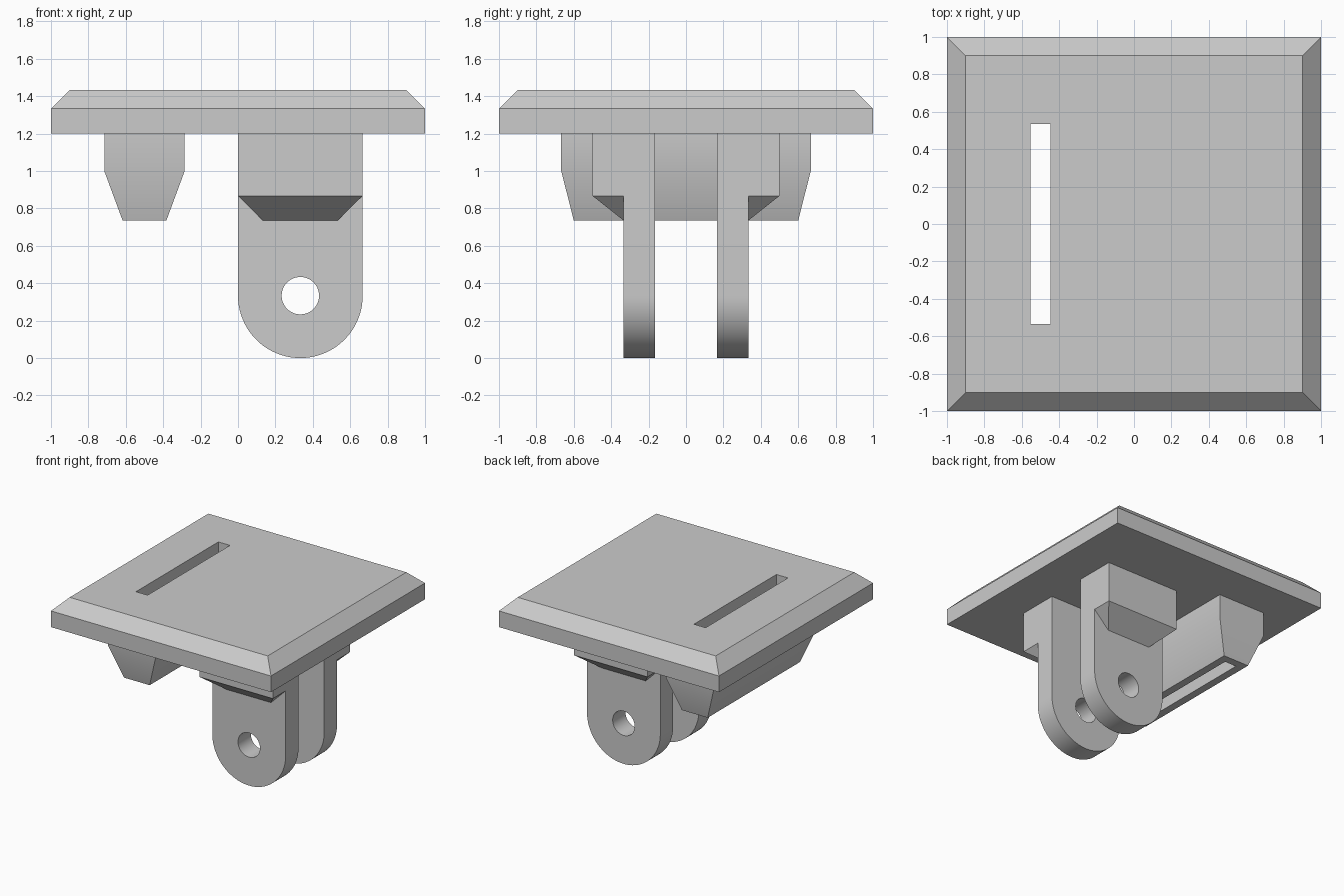
import bpy
import bmesh
import math
from mathutils import Matrix

if "Cube" in bpy.data.objects:
    bpy.data.objects.remove(bpy.data.objects["Cube"], do_unlink=True)

GREY = (0.6, 0.6, 0.6, 1)
grey = bpy.data.materials.new("plain_grey")
grey.use_nodes = True
grey.diffuse_color = GREY
grey.node_tree.nodes["Principled BSDF"].inputs["Base Color"].default_value = GREY


def finish(name, bm):
    """Turn a bmesh into a named, coloured object."""
    bmesh.ops.recalc_face_normals(bm, faces=bm.faces)
    mesh = bpy.data.meshes.new(name)
    bm.to_mesh(mesh)
    bm.free()
    mesh.materials.append(grey)
    obj = bpy.data.objects.new(name, mesh)
    bpy.context.collection.objects.link(obj)
    return obj


def loft(name, sections, cx=0):
    """Stack rectangles given as (half x, half y, z) into a solid."""
    bm = bmesh.new()
    rings = [[bm.verts.new((cx + sx * hx, sy * hy, z))
              for sx, sy in ((-1, -1), (1, -1), (1, 1), (-1, 1))]
             for hx, hy, z in sections]
    bm.faces.new(rings[0])
    bm.faces.new(rings[-1])
    for low, high in zip(rings, rings[1:]):
        for i in range(4):
            j = (i + 1) % 4
            bm.faces.new((low[i], low[j], high[j], high[i]))
    return finish(name, bm)


def activate(obj):
    bpy.ops.object.select_all(action='DESELECT')
    obj.select_set(True)
    bpy.context.view_layer.objects.active = obj


def cut(obj, cutter):
    mod = obj.modifiers.new("cut", 'BOOLEAN')
    mod.operation = 'DIFFERENCE'
    mod.solver = 'EXACT'
    mod.object = cutter
    activate(obj)
    bpy.ops.object.modifier_apply(modifier=mod.name)


def smooth(obj):
    activate(obj)
    bpy.ops.object.shade_smooth_by_angle(angle=math.radians(30))


UNDER = 1.2        # underside of the plate
R = 1 / 3          # lug radius, also its centre in x and z

# Bevelled plate and tapered clip, with one slot through both
plate = loft("plate", [(1, 1, UNDER), (1, 1, 1.333), (0.9, 0.9, 1.433)])
clip = loft("slotted_clip", [(0.117, 0.6, 0.735), (0.215, 0.667, 1), (0.215, 0.667, UNDER)], -0.5)
slot = loft("slot_cutter", [(0.053, 0.535, 0.5), (0.053, 0.535, 1.6)], -0.5)
cut(plate, slot)
cut(clip, slot)
smooth(clip)
bpy.data.objects.remove(slot, do_unlink=True)

# Cylinder for the pivot holes
bm = bmesh.new()
bmesh.ops.create_cone(bm, cap_ends=True, segments=48, radius1=0.1, radius2=0.1, depth=2,
                      matrix=Matrix.Translation((R, 0, R)) @ Matrix.Rotation(math.pi / 2, 4, 'X'))
drill = finish("hole_cutter", bm)

for label, side in (("front", -1), ("back", 1)):
    # Round-ended lug
    bm = bmesh.new()
    steps = 40
    outline = [(R - R * math.cos(math.pi * i / steps), R - R * math.sin(math.pi * i / steps))
               for i in range(steps + 1)]
    outline += [(2 * R, UNDER), (0, UNDER)]
    face = bm.faces.new([bm.verts.new((x, side * R / 2, z)) for x, z in outline])
    grown = bmesh.ops.extrude_face_region(bm, geom=[face])["geom"]
    bmesh.ops.translate(bm, vec=(0, side * R / 2, 0),
                        verts=[v for v in grown if isinstance(v, bmesh.types.BMVert)])
    lug = finish(label + "_lug", bm)
    cut(lug, drill)
    smooth(lug)

    # Shoulder block with a sloping underside
    bm = bmesh.new()
    for x, foot in ((0, 0.133), (2 * R, 0.533)):
        for y in (R, 0.5):
            for z in (0.867, UNDER):
                bm.verts.new((x, side * y, z))
        bm.verts.new((foot, side * R, 0.735))
    bmesh.ops.convex_hull(bm, input=bm.verts)
    bmesh.ops.dissolve_limit(bm, angle_limit=0.01, verts=bm.verts, edges=bm.edges)
    finish(label + "_shoulder", bm)

bpy.data.objects.remove(drill, do_unlink=True)
